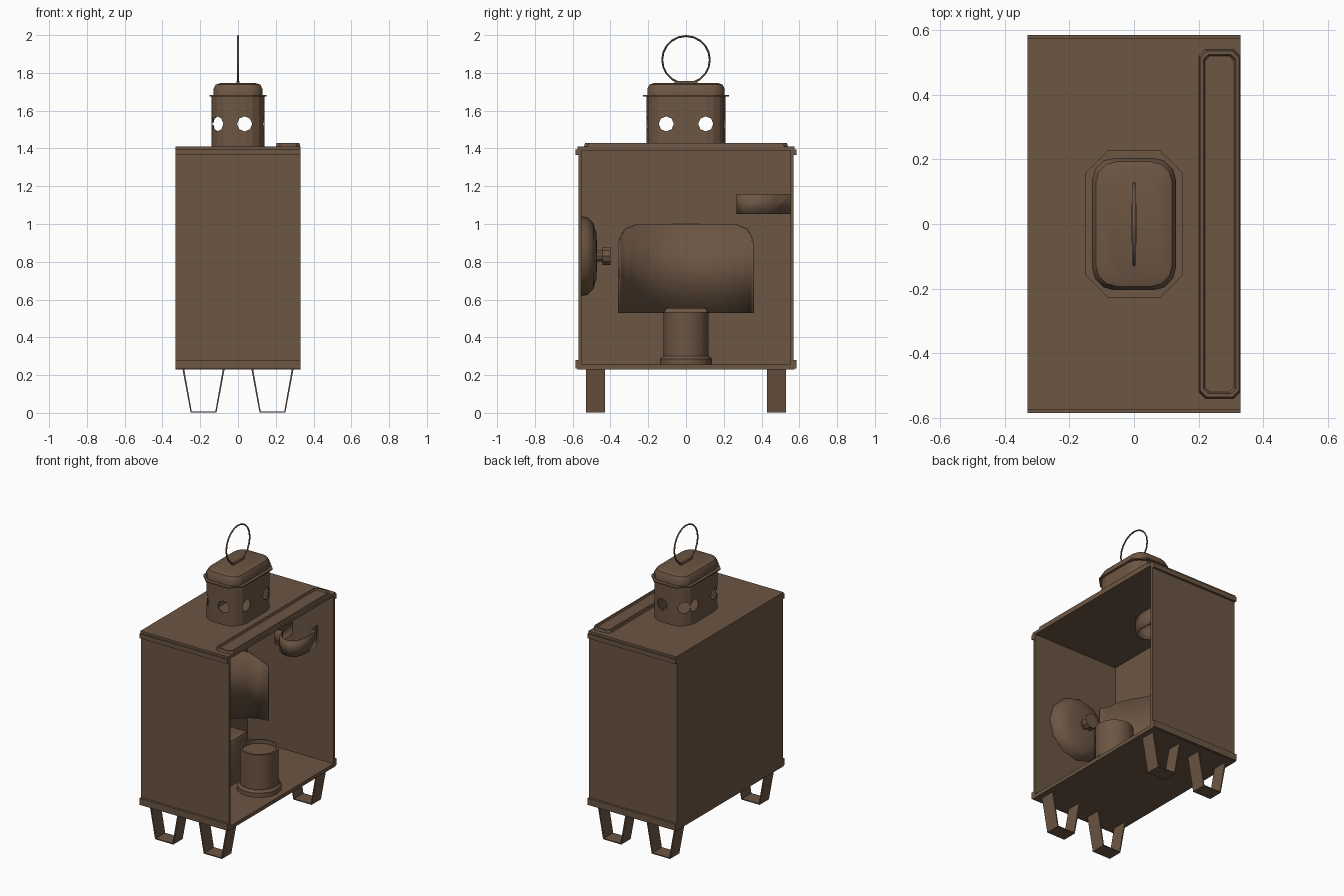
import bpy, bmesh, math
from mathutils import Vector, Matrix

if "Cube" in bpy.data.objects:
    bpy.data.objects.remove(bpy.data.objects["Cube"])

brown = bpy.data.materials.new("aged_brown_metal")
brown.diffuse_color = (0.150, 0.092, 0.056, 1)
brown.use_nodes = True
brown.node_tree.nodes["Principled BSDF"].inputs["Base Color"].default_value = brown.diffuse_color


def finish(name, bm, smooth=None, thick=0, recalc=True):
    if recalc:
        bmesh.ops.recalc_face_normals(bm, faces=bm.faces[:])
    me = bpy.data.meshes.new(name)
    bm.to_mesh(me)
    bm.free()
    ob = bpy.data.objects.new(name, me)
    bpy.context.collection.objects.link(ob)
    me.materials.append(brown)
    if thick:
        m = ob.modifiers.new("thickness", 'SOLIDIFY')
        m.thickness = thick
        m.offset = 0
    if smooth:
        bpy.ops.object.select_all(action='DESELECT')
        ob.select_set(True)
        bpy.context.view_layer.objects.active = ob
        bpy.ops.object.shade_smooth_by_angle(angle=math.radians(smooth))
    return ob


def box(name, lo, hi):
    bm = bmesh.new()
    lo, hi = Vector(lo), Vector(hi)
    bmesh.ops.create_cube(bm, size=1, matrix=Matrix.Translation((lo + hi) / 2)
                          @ Matrix.Diagonal((*(hi - lo), 1)))
    return finish(name, bm)


def rings(name, loops, smooth=None, caps=(True, True), matrix=Matrix(), thick=0):
    """Skin a stack of equal-length closed loops."""
    bm = bmesh.new()
    vs = [[bm.verts.new(matrix @ Vector(p)) for p in l] for l in loops]
    n = len(vs[0])
    for a, b in zip(vs, vs[1:]):
        for i in range(n):
            bm.faces.new((a[i], a[(i + 1) % n], b[(i + 1) % n], b[i]))
    if caps[0]:
        bm.faces.new(vs[0][::-1])
    if caps[1]:
        bm.faces.new(vs[-1])
    return finish(name, bm, smooth, thick)


def circle(r, z, n):
    return [(r * math.cos(2 * math.pi * i / n), r * math.sin(2 * math.pi * i / n), z)
            for i in range(n)]


def rrect(hx, hy, r, z, seg, cx=0, cy=0):
    pts = []
    for k, (sx, sy) in enumerate([(1, 1), (-1, 1), (-1, -1), (1, -1)]):
        for i in range(seg + 1):
            a = math.pi / 2 * (k + i / seg)
            pts.append((cx + sx * (hx - r) + r * math.cos(a),
                        cy + sy * (hy - r) + r * math.sin(a), z))
    return pts


def strap(name, pts, offset, thick, smooth=None):
    """Ribbon swept from an open path along an offset."""
    bm = bmesh.new()
    a = [bm.verts.new(p) for p in pts]
    b = [bm.verts.new(Vector(p) + Vector(offset)) for p in pts]
    for i in range(len(pts) - 1):
        bm.faces.new((a[i], a[i + 1], b[i + 1], b[i]))
    return finish(name, bm, smooth, thick)


# Case: five panels, open on the +x side
box("case_back_panel", (-.33, -.57, .24), (-.315, .57, 1.40))
box("case_floor", (-.33, -.575, .23), (.33, .575, .255))
box("case_roof", (-.33, -.575, 1.39), (.33, .575, 1.41))
for s, side in ((-1, "front"), (1, "rear")):
    ys = sorted((s * .553, s * .57))
    box(f"case_{side}_wall", (-.33, ys[0], .24), (.33, ys[1], 1.40))
    # Folded seams along the top and bottom edges
    ys = sorted((s * .565, s * .585))
    box(f"{side}_top_seam", (-.33, ys[0], 1.365), (.33, ys[1], 1.395))
    box(f"{side}_bottom_seam", (-.33, ys[0], .235), (.33, ys[1], .28))

# Four bent strap feet
for sx in (-1, 1):
    for y in (-.53, .43):
        path = [(sx * .29, y, .235), (sx * .248, y, .005),
                (sx * .117, y, .005), (sx * .075, y, .235)]
        strap("strap_foot", path, (0, .10, 0), .009)

# Raised slide rail on the roof
rings("roof_rail", [rrect(.065, .54, .02, 1.408, 1, .265),
                    rrect(.06, .535, .02, 1.428, 1, .265),
                    rrect(.05, .525, .015, 1.428, 1, .265),
                    rrect(.045, .52, .015, 1.417, 1, .265)])

# Chimney with vent holes
chimney = rings("chimney", [rrect(.138, .205, .10, 1.40, 4), rrect(.138, .205, .10, 1.68, 4)],
                caps=(False, False), thick=.006)


def vent_cutter(x, y, angle, length):
    m = Matrix.Translation((x, y, 1.53)) @ Matrix.Rotation(angle, 4, 'Z') \
        @ Matrix.Rotation(math.pi / 2, 4, 'Y')
    c = rings("vent_cutter", [circle(.04, -length, 8), circle(.04, length, 8)], matrix=m)
    c.hide_render = True
    c.hide_viewport = True
    c.hide_set(True)
    b = chimney.modifiers.new("vent", 'BOOLEAN')
    b.operation = 'DIFFERENCE'
    b.object = c
    b.solver = 'EXACT'


for y in (-.11, .11):
    vent_cutter(0, y * .95, 0, .3)
vent_cutter(.035, 0, math.pi / 2, .4)
vent_cutter(-.105, -.17, math.radians(52), .08)
vent_cutter(-.105, .17, math.radians(-52), .08)

# Chimney cap: flat brim and domed lid
rings("chimney_brim", [rrect(.15, .228, .07, 1.674, 1), rrect(.15, .228, .07, 1.682, 1)])
rings("chimney_lid", [rrect(.130, .205, .07, 1.68, 3), rrect(.130, .205, .07, 1.715, 3),
                      rrect(.118, .193, .065, 1.738, 3), rrect(.090, .165, .05, 1.747, 3)],
      smooth=40)

# Carrying ring and its mounting bar
bar = box("ring_mount", (-.007, -.06, 1.742), (.007, .06, 1.757))
bm = bmesh.new()
N, M = 20, 6
tor = [[bm.verts.new((.005 * math.sin(2 * math.pi * j / M),
                      (.126 + .005 * math.cos(2 * math.pi * j / M)) * math.cos(2 * math.pi * i / N),
                      1.869 + (.126 + .005 * math.cos(2 * math.pi * j / M)) * math.sin(2 * math.pi * i / N)))
        for j in range(M)] for i in range(N)]
for i in range(N):
    for j in range(M):
        bm.faces.new((tor[i][j], tor[(i + 1) % N][j],
                      tor[(i + 1) % N][(j + 1) % M], tor[i][(j + 1) % M]))
finish("carrying_ring", bm, 60)

# Curved reflector with rounded top corners, hollow side towards the opening
bm = bmesh.new()
cols = []
for y, top in [(-.355, .90), (-.345, .935), (-.32, .975), (-.26, 1.0), (-.18, 1.0), (-.09, 1.0),
               (0, 1.0), (.09, 1.0), (.18, 1.0), (.26, 1.0), (.32, .975), (.345, .935), (.355, .90)]:
    x = -.02 - .275 * math.sqrt(max(0, 1 - (y / .355) ** 2))
    cols.append((bm.verts.new((x, y, .53)), bm.verts.new((x, y, top))))
for a, b in zip(cols, cols[1:]):
    bm.faces.new((a[0], b[0], b[1], a[1]))
finish("reflector", bm, 40, .008)

# Burner: round pot on a base, open at the top
at = Matrix.Translation((.16, 0, 0))
rings("burner_base", [circle(.138, .25, 16), circle(.138, .285, 16), circle(.125, .30, 16)],
      smooth=30, matrix=at)
rings("burner_pot", [circle(.12, .29, 16), circle(.12, .535, 16),
                     circle(.108, .535, 16), circle(.108, .51, 16)], smooth=30, matrix=at)
# Fuel tank behind the burner
rings("fuel_tank", [rrect(.12, .12, .02, .25, 2, -.12), rrect(.12, .12, .02, .53, 2, -.12),
                    rrect(.112, .112, .02, .552, 2, -.12), rrect(.095, .095, .02, .56, 2, -.12)],
      smooth=40)

# Dished plate with knob on the inside of the front wall
wall = Matrix.Translation((0, -.556, .83)) @ Matrix.Rotation(-math.pi / 2, 4, 'X')
rings("dished_plate", [circle(.212, 0, 12), circle(.205, .035, 12), circle(.175, .065, 12),
                       circle(.12, .082, 12), circle(.05, .085, 12)], smooth=50, matrix=wall)
rings("plate_knob", [circle(.03, .08, 10), circle(.03, .115, 10), circle(.05, .115, 10),
                     circle(.05, .155, 10)], smooth=30, matrix=wall)

# Spring clip on the inside of the rear wall
clip = [(.02, .55), (.02, .37), (.08, .36), (.10, .31), (.14, .28), (.19, .27),
        (.235, .30), (.25, .36), (.25, .48), (.21, .485), (.21, .555)]
strap("spring_clip", [(x, y, 1.053) for x, y in clip], (0, 0, .107), .008, 40)
